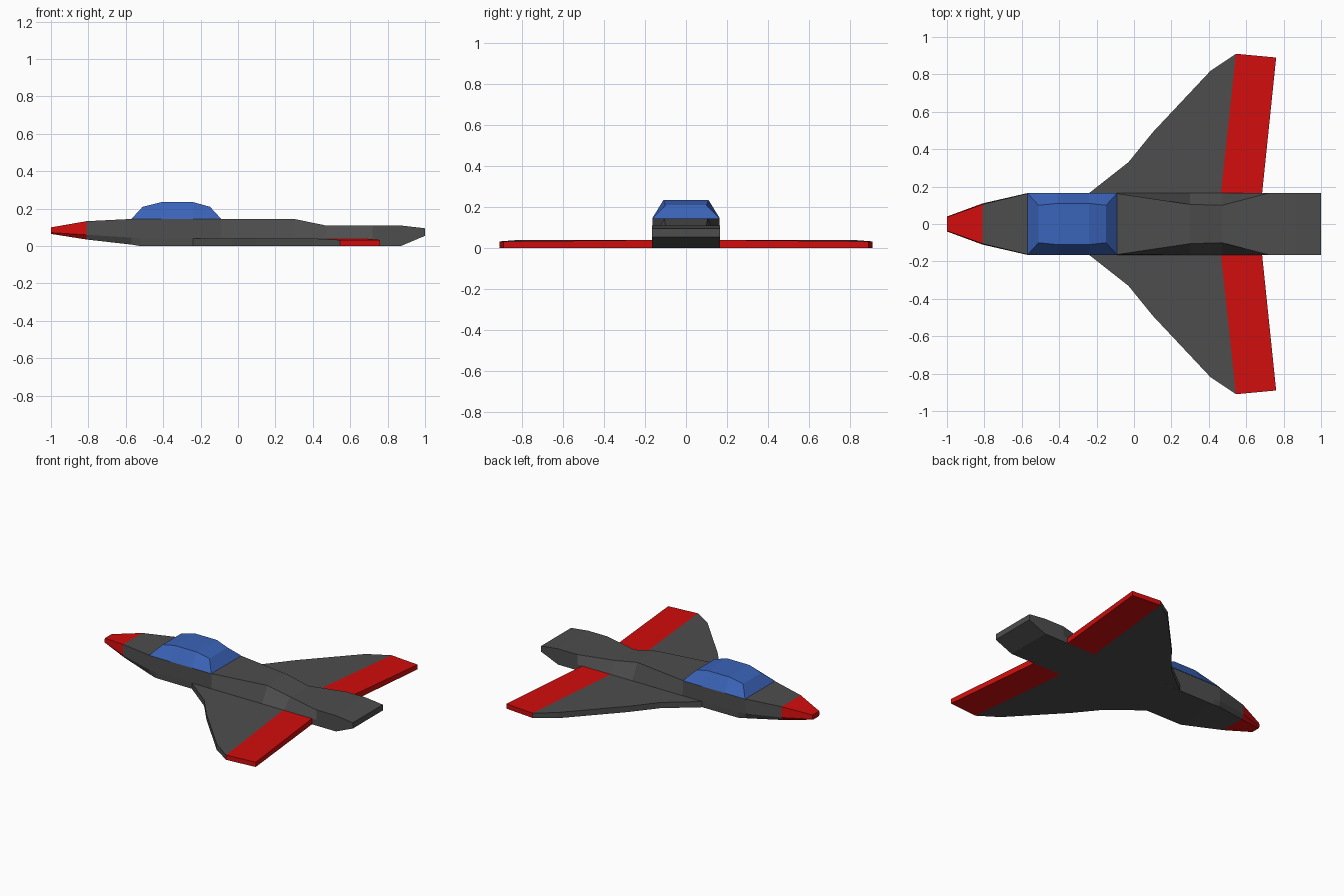
import bpy, bmesh

if "Cube" in bpy.data.objects:
    bpy.data.objects.remove(bpy.data.objects["Cube"])


def material(name, rgb):
    m = bpy.data.materials.new(name)
    m.diffuse_color = (*rgb, 1)
    m.use_nodes = True
    m.node_tree.nodes["Principled BSDF"].inputs["Base Color"].default_value = m.diffuse_color
    return m


GREY = material("dark grey", (0.075, 0.075, 0.075))
RED = material("red", (0.64, 0.004, 0.004))
BLUE = material("canopy blue", (0.042, 0.125, 0.48))


def finish(name, bm, mats, rule=None):
    bmesh.ops.recalc_face_normals(bm, faces=bm.faces)
    if rule:
        for f in bm.faces:
            f.material_index = int(rule(f.calc_center_median()))
    me = bpy.data.meshes.new(name)
    bm.to_mesh(me)
    bm.free()
    for m in mats:
        me.materials.append(m)
    ob = bpy.data.objects.new(name, me)
    bpy.context.collection.objects.link(ob)
    return ob


# Fuselage: hexagonal sections, x, then (half width, z) for bottom, middle, top
stations = [
    (-1.00, (0.03, 0.065), (0.04, 0.072), (0.037, 0.10)),
    (-0.81, (0.09, 0.035), (0.11, 0.06), (0.105, 0.133)),
    (-0.57, (0.155, 0.008), (0.165, 0.045), (0.163, 0.145)),
    (-0.52, (0.163, 0.0), (0.165, 0.04), (0.163, 0.145)),
    (-0.09, (0.165, 0.0), (0.165, 0.04), (0.163, 0.145)),
    (0.30, (0.165, 0.0), (0.165, 0.04), (0.105, 0.145)),
    (0.47, (0.165, 0.0), (0.165, 0.04), (0.10, 0.11)),
    (0.72, (0.165, 0.0), (0.165, 0.04), (0.165, 0.11)),
    (0.87, (0.165, 0.0), (0.165, 0.04), (0.165, 0.11)),
    (1.00, (0.165, 0.055), (0.165, 0.07), (0.165, 0.095)),
]
bm = bmesh.new()
rings = []
for x, *half in stations:
    loop = [(w, z) for w, z in half] + [(-w, z) for w, z in reversed(half)]
    rings.append([bm.verts.new((x, y, z)) for y, z in loop])
for a, b in zip(rings, rings[1:]):
    for i in range(6):
        j = (i + 1) % 6
        bm.faces.new((a[i], a[j], b[j], b[i]))
bm.faces.new(rings[0])
bm.faces.new(rings[-1])
# Red nose cone ahead of the second section
finish("fuselage", bm, (GREY, RED), lambda c: c.x < -0.82)


# Wings: plan outlines extruded upward, with slightly thinner tips
front_panel = [(-0.24, 0.165), (-0.03, 0.33), (0.10, 0.49), (0.41, 0.82),
               (0.545, 0.91), (0.465, 0.165)]
rear_panel = [(0.465, 0.165), (0.545, 0.91), (0.76, 0.89), (0.685, 0.165)]


def wing_panel(name, outline, side, mat):
    bm = bmesh.new()
    low = [bm.verts.new((x, side * y, 0)) for x, y in outline]
    top = [bm.verts.new((x, side * y, 0.033 if y > 0.85 else 0.04)) for x, y in outline]
    bm.faces.new(low)
    bm.faces.new(top)
    for i in range(len(outline)):
        j = (i + 1) % len(outline)
        # the shared seam and the root stay open inside the model
        if {outline[i], outline[j]} != {(0.465, 0.165), (0.545, 0.91)}:
            bm.faces.new((low[i], low[j], top[j], top[i]))
    finish(name, bm, (mat,))


for label, side in (("left", -1), ("right", 1)):
    wing_panel(label + "_wing", front_panel, side, GREY)
    wing_panel(label + "_wing_flap", rear_panel, side, RED)


# Canopy: base outline and roof outline bridged by faceted sides
base = [(-0.57, 0.165, 0.145), (-0.41, 0.165, 0.145),
        (-0.24, 0.165, 0.145), (-0.09, 0.165, 0.145)]
roof = [(-0.51, 0.10, 0.21), (-0.41, 0.11, 0.235),
        (-0.24, 0.11, 0.235), (-0.15, 0.10, 0.21)]
bm = bmesh.new()
B, R = ([[bm.verts.new((x, s * y, z)) for x, y, z in row] for s in (-1, 1)]
        for row in (base, roof))
for i in range(3):
    bm.faces.new((R[0][i], R[0][i + 1], R[1][i + 1], R[1][i]))
    for s in (0, 1):
        bm.faces.new((B[s][i], B[s][i + 1], R[s][i + 1], R[s][i]))
for e in (0, 3):
    bm.faces.new((B[0][e], B[1][e], R[1][e], R[0][e]))
finish("canopy", bm, (BLUE,))
